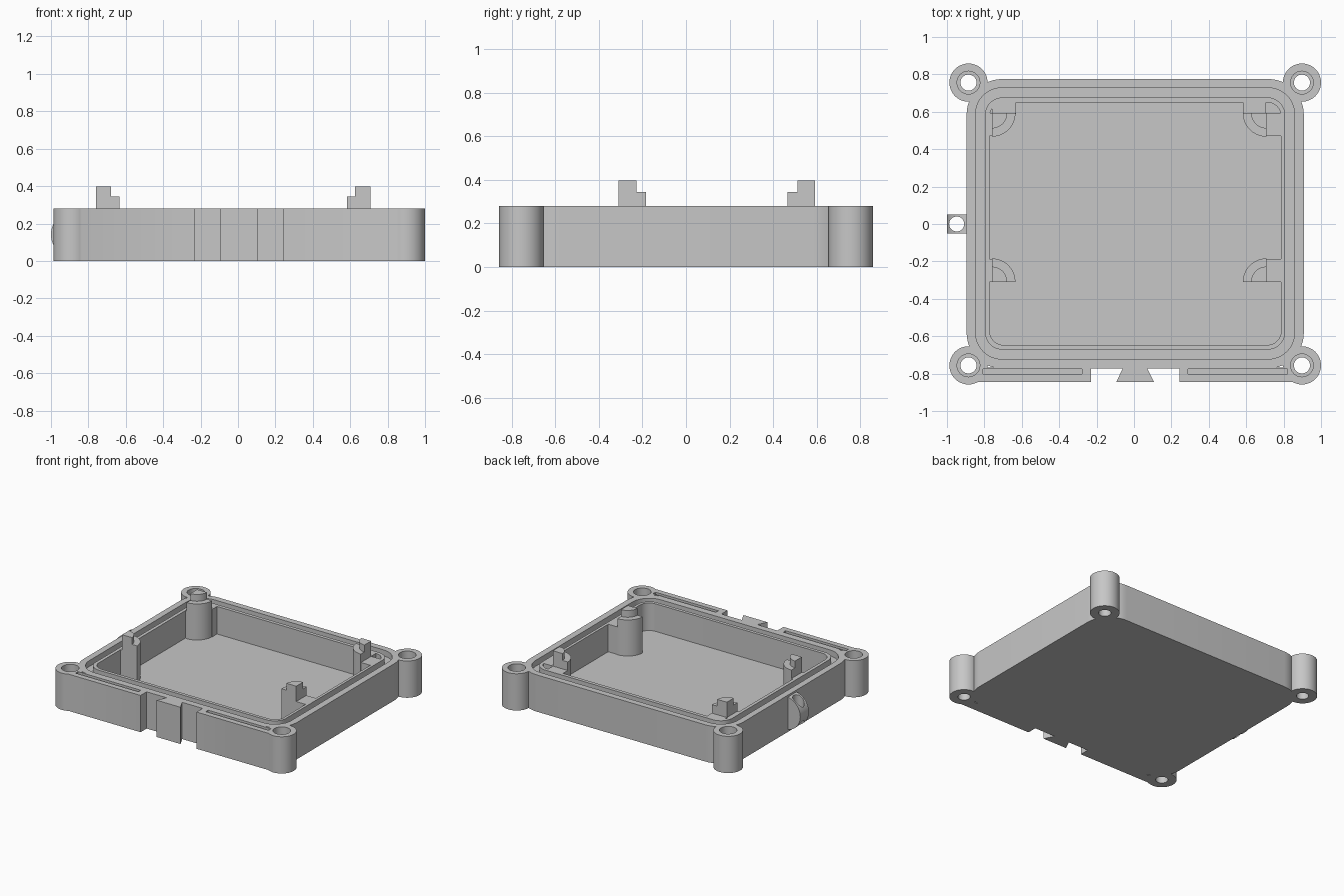
import bpy, bmesh
from math import sin, cos, pi
from mathutils import Matrix

cube = bpy.data.objects.get("Cube")
if cube:
    bpy.data.objects.remove(cube)

grey = bpy.data.materials.new("plain grey")
grey.use_nodes = True
grey.diffuse_color = (0.57, 0.57, 0.57, 1)
grey.node_tree.nodes["Principled BSDF"].inputs["Base Color"].default_value = grey.diffuse_color

TOP, FLOOR = 0.28, 0.07


def arc(cx, cy, r, start, end, steps):
    """Points along an arc; angles in quarter turns."""
    angles = [(start + (end - start) * i / steps) * pi / 2 for i in range(steps + 1)]
    return [(cx + r * cos(a), cy + r * sin(a)) for a in angles]


def circle(cx, cy, r, steps=48):
    return arc(cx, cy, r, 0, 4, steps)[:-1]


def rect(x0, x1, y0, y1):
    return [(x0, y0), (x1, y0), (x1, y1), (x0, y1)]


def rounded(x0, x1, y0, y1, r):
    return (arc(x1 - r, y1 - r, r, 0, 1, 12) + arc(x0 + r, y1 - r, r, 1, 2, 12)
            + arc(x0 + r, y0 + r, r, 2, 3, 12) + arc(x1 - r, y0 + r, r, 3, 4, 12))


def prism(name, outline, z0, z1, turn=None):
    """Extrude an outline from z0 to z1."""
    bm = bmesh.new()
    face = bm.faces.new([bm.verts.new((x, y, z0)) for x, y in outline])
    ext = bmesh.ops.extrude_face_region(bm, geom=[face])
    moved = [v for v in ext["geom"] if isinstance(v, bmesh.types.BMVert)]
    bmesh.ops.translate(bm, verts=moved, vec=(0, 0, z1 - z0))
    if turn:
        bm.transform(turn)
    bmesh.ops.recalc_face_normals(bm, faces=bm.faces)
    mesh = bpy.data.meshes.new(name)
    bm.to_mesh(mesh)
    bm.free()
    mesh.materials.append(grey)
    obj = bpy.data.objects.new(name, mesh)
    bpy.context.collection.objects.link(obj)
    return obj


def combine(target, part, operation):
    """Apply a boolean, then drop the used part."""
    mod = target.modifiers.new(part.name, 'BOOLEAN')
    mod.operation, mod.solver, mod.object = operation, 'EXACT', part
    part.hide_render = True
    bpy.context.view_layer.objects.active = target
    bpy.ops.object.modifier_apply(modifier=mod.name)
    bpy.data.objects.remove(part)


def add(part):
    combine(tray, part, 'UNION')


def cut(part):
    combine(tray, part, 'DIFFERENCE')


# Tray shell
tray = prism("tray", rounded(-0.895, 0.908, -0.772, 0.775, 0.19), 0, TOP)

# Front flange halves and the dovetail between them
add(prism("flange_right", rect(-0.885, -0.23, -0.845, -0.767), 0, TOP))
add(prism("flange_left", rect(0.242, 0.897, -0.845, -0.767), 0, TOP))
add(prism("dovetail", [(-0.095, -0.845), (0.107, -0.845), (0.07, -0.772),
                       (0.07, -0.75), (-0.06, -0.75), (-0.06, -0.772)], 0, TOP))

# Corner screw bosses
corners = [(x, y) for x in (-0.885, 0.898) for y in (-0.756, 0.756)]
for x, y in corners:
    add(prism("boss", circle(x, y, 0.102), 0, TOP))

# Half-round cord tab on the right wall
add(prism("cord_tab", arc(-0.875, 0.142, 0.125, 1, 3, 32), -0.052, 0.052,
          Matrix.Rotation(pi / 2, 4, 'X')))
cut(prism("cord_hole", circle(-0.948, 0, 0.04), -0.1, 0.4))

# Cavity
cut(prism("cavity", rounded(-0.772, 0.787, -0.647, 0.65, 0.075), FLOOR, 0.5))

# Ribs that tie the posts to the walls
for y0, y1 in ((-0.31, -0.187), (0.47, 0.593)):
    add(prism("rib_left", rect(0.70, 0.795, y0, y1), 0.02, TOP))
    add(prism("rib_right", rect(-0.785, -0.755, y0, y1), 0.02, TOP))
for x0, x1 in ((-0.76, -0.632), (0.582, 0.707)):
    add(prism("rib_back", rect(x0, x1, 0.588, 0.66), 0.02, TOP))

# Stepped quarter-round posts
for x, y, q in ((-0.76, -0.31, 0), (0.708, -0.31, 1), (0.708, 0.593, 2), (-0.76, 0.593, 3)):
    post = prism("post", [(x, y)] + arc(x, y, 0.126, q, q + 1, 16), 0.02, 0.345)
    pin = prism("pin", [(x, y)] + arc(x, y, 0.082, q, q + 1, 16), 0.1, 0.397)
    combine(post, pin, 'UNION')
    add(post)

# Seal groove around the rim
groove = prism("seal_groove", rounded(-0.847, 0.858, -0.722, 0.728, 0.14), 0.235, 0.6)
core = prism("groove_core", rounded(-0.797, 0.808, -0.672, 0.677, 0.095), 0.1, 0.8)
combine(groove, core, 'DIFFERENCE')
cut(groove)

# Flange slots
for x0, x1 in ((-0.808, -0.278), (0.29, 0.82)):
    cut(prism("flange_slot", rect(x0, x1, -0.803, -0.774), 0.22, 0.5))

# Screw holes with a wider mouth
for x, y in corners:
    cut(prism("screw_hole", circle(x, y, 0.043, 32), -0.1, 0.5))
    cut(prism("screw_mouth", circle(x, y, 0.061, 32), 0.2, 0.5))

bpy.ops.object.select_all(action='DESELECT')
tray.select_set(True)
bpy.context.view_layer.objects.active = tray
bpy.ops.object.shade_smooth_by_angle(angle=pi / 6)
